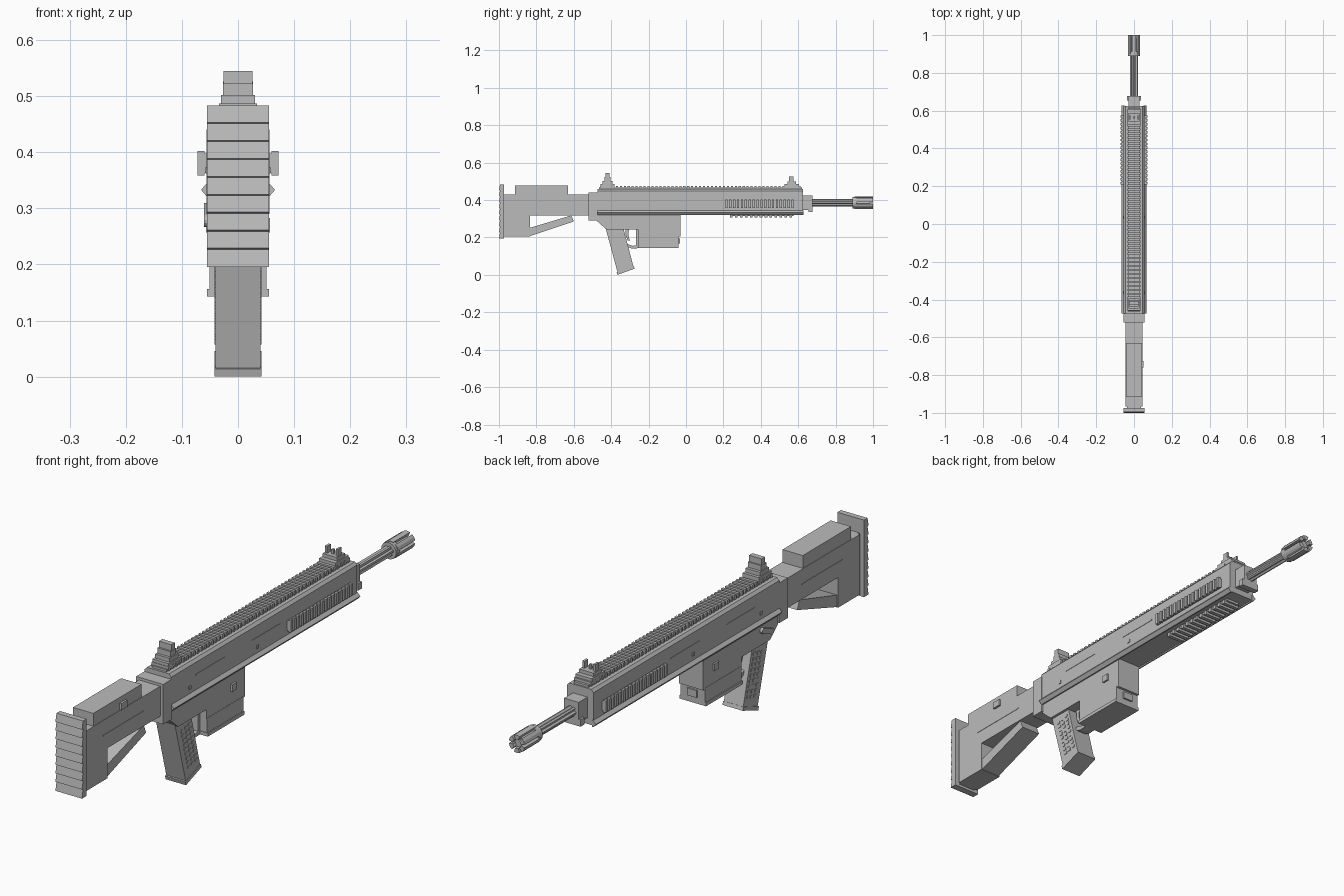
import bpy, bmesh, math
from mathutils import Vector, Matrix

mat = bpy.data.materials.new("matte_grey")
mat.diffuse_color = (0.5, 0.5, 0.5, 1)


def finish(name, bm):
    bmesh.ops.recalc_face_normals(bm, faces=bm.faces)
    me = bpy.data.meshes.new(name)
    bm.to_mesh(me)
    bm.free()
    me.materials.append(mat)
    ob = bpy.data.objects.new(name, me)
    bpy.context.collection.objects.link(ob)
    return ob


def add_box(bm, x0, x1, y0, y1, z0, z1):
    c = Vector((x0 + x1, y0 + y1, z0 + z1)) / 2
    m = Matrix.Translation(c) @ Matrix.Diagonal((abs(x1 - x0), y1 - y0, z1 - z0, 1))
    bmesh.ops.create_cube(bm, size=1, matrix=m)


def boxes(name, items):
    """One object from (x0, x1, y0, y1, z0, z1) boxes."""
    bm = bmesh.new()
    for it in items:
        add_box(bm, *it)
    return finish(name, bm)


def add_prism(bm, pts, axis, a, b):
    """Extrude a profile: axis 'x' takes (y, z) points, 'y' takes (x, z)."""
    def pos(p, t):
        return (t, p[0], p[1]) if axis == 'x' else (p[0], t, p[1])
    lo = [bm.verts.new(pos(p, a)) for p in pts]
    hi = [bm.verts.new(pos(p, b)) for p in pts]
    bm.faces.new(lo)
    bm.faces.new(hi[::-1])
    n = len(pts)
    for i in range(n):
        bm.faces.new((lo[i], hi[i], hi[(i + 1) % n], lo[(i + 1) % n]))


def prism(name, pts, axis, a, b):
    bm = bmesh.new()
    add_prism(bm, pts, axis, a, b)
    return finish(name, bm)


def ring(radii, n, cz=0.385):
    """Round profile in xz, radius cycling through the list."""
    return [(radii[i % len(radii)] * math.cos(math.tau * i / n),
             cz + radii[i % len(radii)] * math.sin(math.tau * i / n)) for i in range(n)]


# Butt plate with a ridged rear face
pts = [(-0.973, 0.195), (-0.973, 0.483)]
for i in range(9):
    z = 0.483 - i * 0.032
    pts += [(-0.994, z), (-1.0, z - 0.030)]
pts[-1] = (-1.0, 0.195)
prism("butt_plate", pts, 'x', -0.055, 0.055)
boxes("butt_spacer", [(-0.036, 0.036, -0.975, -0.94, 0.205, 0.43)])

# Stock: body with rear post, strut, cheek rest and side button
prism("stock_body", [(-0.965, 0.43), (-0.94, 0.43), (-0.52, 0.43), (-0.52, 0.318), (-0.835, 0.318),
                     (-0.835, 0.205), (-0.965, 0.205)], 'x', -0.044, 0.044)
prism("stock_strut", [(-0.84, 0.205), (-0.60, 0.285), (-0.613, 0.318), (-0.84, 0.25)],
      'x', -0.04, 0.04)
boxes("cheek_rest", [(-0.042, 0.042, -0.915, -0.63, 0.40, 0.478)])
boxes("stock_button", [(0.03, 0.05, -0.76, -0.725, 0.432, 0.457)])
boxes("stock_grooves", [(s * 0.04, s * 0.0455, -0.86, -0.62, 0.372, 0.376) for s in (-1, 1)])

# Receiver
boxes("receiver_rear", [(-0.056, 0.056, -0.522, -0.47, 0.29, 0.44)])
prism("receiver", [(-0.055, 0.325), (0.055, 0.325), (0.055, 0.448), (0.046, 0.458),
                   (-0.046, 0.458), (-0.055, 0.448)], 'y', -0.473, 0.625)
bm = bmesh.new()
for s in (-1, 1):
    add_prism(bm, [(s * 0.05, 0.345), (s * 0.055, 0.345), (s * 0.066, 0.333), (s * 0.055, 0.320),
                   (s * 0.05, 0.320)], 'y', -0.473, 0.628)
finish("side_lips", bm)
prism("lower_receiver", [(-0.473, 0.33), (-0.473, 0.285), (-0.425, 0.243), (-0.257, 0.243),
                         (-0.257, 0.205), (-0.03, 0.205), (-0.03, 0.33)], 'x', -0.05, 0.05)
boxes("receiver_grooves", [(s * 0.05, s * 0.0565, y, y + 0.17, 0.40, 0.404)
                           for s in (-1, 1) for y in (-0.33, 0.0)])
boxes("receiver_pins", [(s * 0.05, s * 0.058, y, y + 0.012, 0.362, 0.374)
                        for s in (-1, 1) for y in (-0.37, 0.03)])

# Selector lever on the left side, a tilted capsule
cap = []
for i in range(12):
    t = math.tau * i / 12 + 0.01
    y, z = 0.011 * math.cos(t) + (0.026 if math.cos(t) > 0 else -0.026), 0.011 * math.sin(t)
    cap.append((-0.40 + y * 0.92 - z * 0.39, 0.288 + y * 0.39 + z * 0.92))
prism("selector_lever", cap, 'x', -0.061, -0.045)

# Magazine with base lip, front catch and side buttons
boxes("magazine", [(-0.051, 0.051, -0.255, -0.04, 0.15, 0.21)])
boxes("magazine_base", [(-0.055, 0.055, -0.257, -0.04, 0.143, 0.156)])
boxes("magazine_front_catch", [(-0.02, 0.02, -0.045, -0.033, 0.168, 0.195)])
boxes("magazine_buttons", [(s * 0.045, s * 0.057, -0.115, -0.088, 0.257, 0.283) for s in (-1, 1)])

# Grip with base lip and bumps
prism("grip", [(-0.43, 0.25), (-0.335, 0.25), (-0.281, 0.045), (-0.366, 0.014)],
      'x', -0.040, 0.040)
prism("grip_base", [(-0.371, 0.014), (-0.279, 0.046), (-0.275, 0.033), (-0.367, 0.0)],
      'x', -0.042, 0.042)
bm = bmesh.new()
for s in (-1, 1):
    for r in range(9):
        for c in range(3):
            z = 0.215 - r * 0.0185 + (c - 1) * 0.005
            y = -0.37 + (0.225 - z) * 0.27 + (c - 1) * 0.023
            add_box(bm, s * 0.037, s * 0.042, y - 0.006, y + 0.006, z - 0.005, z + 0.005)
finish("grip_bumps", bm)

# Trigger and guard
prism("trigger", [(-0.325, 0.25), (-0.305, 0.25), (-0.308, 0.21), (-0.300, 0.185),
                  (-0.312, 0.185), (-0.322, 0.21)], 'x', -0.01, 0.01)
prism("trigger_guard", [(-0.315, 0.166), (-0.285, 0.155), (-0.268, 0.158), (-0.266, 0.25),
                        (-0.25, 0.25), (-0.25, 0.143), (-0.290, 0.141), (-0.318, 0.152)],
      'x', -0.022, 0.022)

# Toothed top rail
boxes("top_rail_base", [(-0.030, 0.030, -0.465, 0.62, 0.45, 0.466)])
boxes("top_rail_teeth", [(-0.035, 0.035, -0.46 + i * 0.0212, -0.449 + i * 0.0212, 0.46, 0.476)
                         for i in range(51)])

# Ribbed side panels and underside rail
side = []
for s in (-1, 1):
    side.append((s * 0.05, s * 0.063, 0.21, 0.575, 0.363, 0.398))
    side += [(s * 0.06, s * 0.072, 0.21 + i * 0.0208, 0.222 + i * 0.0208, 0.358, 0.402)
             for i in range(18)]
boxes("side_panels", side)
boxes("under_rail", [(-0.028, 0.028, 0.24, 0.575, 0.316, 0.33)]
      + [(-0.034, 0.034, 0.235 + i * 0.0265, 0.249 + i * 0.0265, 0.307, 0.322) for i in range(13)])

# Sights
boxes("rear_sight", [(-0.034, 0.034, -0.458, -0.383, 0.465, 0.487),
                     (-0.030, 0.030, -0.447, -0.394, 0.487, 0.502),
                     (-0.027, 0.027, -0.437, -0.405, 0.502, 0.522),
                     (-0.026, 0.026, -0.430, -0.410, 0.522, 0.545)])
boxes("front_sight", [(-0.034, 0.034, 0.527, 0.605, 0.465, 0.487),
                      (-0.030, 0.030, 0.543, 0.588, 0.487, 0.500),
                      (-0.027, -0.018, 0.552, 0.574, 0.500, 0.526),
                      (0.018, 0.027, 0.552, 0.574, 0.500, 0.526),
                      (-0.004, 0.004, 0.558, 0.568, 0.500, 0.517)])

# Gas block, fluted barrel and slotted muzzle
boxes("gas_block", [(-0.030, 0.030, 0.62, 0.677, 0.348, 0.425),
                    (-0.038, 0.038, 0.655, 0.677, 0.336, 0.362)])
prism("barrel", ring([0.020, 0.020, 0.014], 18), 'y', 0.67, 0.90)
prism("muzzle_collar", ring([0.031], 18), 'y', 0.89, 0.912)
prism("muzzle_core", ring([0.022], 18), 'y', 0.90, 0.985)
bm = bmesh.new()
for k in range(6):
    ang = [math.tau * (k + 0.5) / 6 + d for d in (-0.36, 0, 0.36)]
    arc = [(0.033 * math.cos(a), 0.385 + 0.033 * math.sin(a)) for a in ang]
    arc += [(0.017 * math.cos(a), 0.385 + 0.017 * math.sin(a)) for a in ang[::-1]]
    add_prism(bm, arc, 'y', 0.90, 1.0)
finish("muzzle_prongs", bm)
